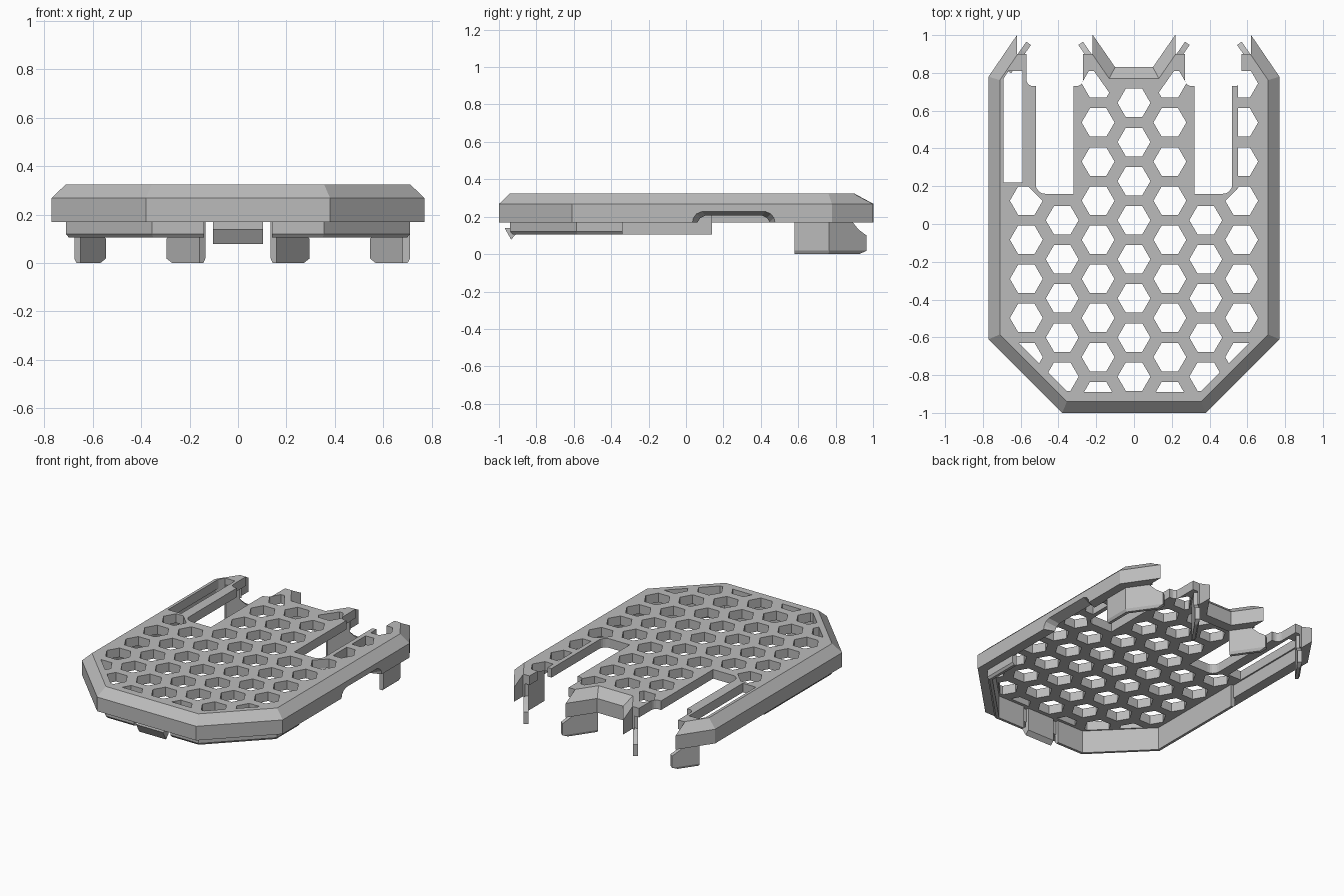
import bpy, bmesh, math
from mathutils import Vector

cube = bpy.data.objects.get("Cube")
if cube:
    bpy.data.objects.remove(cube, do_unlink=True)

grey = bpy.data.materials.new("warm_grey_plastic")
grey.use_nodes = True
grey.diffuse_color = (0.5, 0.5, 0.5, 1)
grey.node_tree.nodes["Principled BSDF"].inputs["Base Color"].default_value = (0.5, 0.5, 0.5, 1)


def loft_into(bm, rings):
    """Closed solid through rings that share a point count."""
    rows = [[bm.verts.new(p) for p in ring] for ring in rings]
    n = len(rows[0])
    for a, b in zip(rows, rows[1:]):
        for i in range(n):
            bm.faces.new((a[i], a[(i + 1) % n], b[(i + 1) % n], b[i]))
    bm.faces.new(rows[0][::-1])
    bm.faces.new(rows[-1])


def solid(name, *lofts):
    bm = bmesh.new()
    for rings in lofts:
        loft_into(bm, rings)
    bmesh.ops.recalc_face_normals(bm, faces=bm.faces)
    mesh = bpy.data.meshes.new(name)
    bm.to_mesh(mesh)
    bm.free()
    mesh.materials.append(grey)
    obj = bpy.data.objects.new(name, mesh)
    bpy.context.collection.objects.link(obj)
    return obj


def at(poly, z):
    return [(x, y, z) for x, y in poly]


def prism(poly, z0, z1):
    return [at(poly, z0), at(poly, z1)]


def mirror(poly):
    return [(-x, y) for x, y in poly]


def offset(path, d, closed=False):
    """Mitred offset to the left of the path direction."""
    pts = [Vector(p) for p in path]
    n, out = len(pts), []
    for i, p in enumerate(pts):
        before = pts[i - 1] if closed or i > 0 else None
        after = pts[(i + 1) % n] if closed or i < n - 1 else None
        dirs = []
        if before is not None:
            dirs.append((p - before).normalized())
        if after is not None:
            dirs.append((after - p).normalized())
        normals = [Vector((-v.y, v.x)) for v in dirs]
        m = (normals[0] + normals[-1]).normalized()
        out.append(tuple(p + m * d / m.dot(normals[0])))
    return out


def clip(poly, nx, ny, limit):
    """Keep the part of a polygon where nx*x + ny*y <= limit."""
    out = []
    for i, p in enumerate(poly):
        q = poly[(i + 1) % len(poly)]
        a = nx * p[0] + ny * p[1] - limit
        b = nx * q[0] + ny * q[1] - limit
        if a <= 0:
            out.append(p)
        if a * b < 0:
            t = a / (a - b)
            out.append((p[0] + t * (q[0] - p[0]), p[1] + t * (q[1] - p[1])))
    return out


def area(poly):
    return abs(sum(p[0] * q[1] - q[0] * p[1] for p, q in zip(poly, poly[1:] + poly[:1]))) / 2


def cut(obj, cutter):
    cutter.hide_render = True
    mod = obj.modifiers.new("cut", "BOOLEAN")
    mod.operation = "DIFFERENCE"
    mod.solver = "EXACT"
    mod.object = cutter
    bpy.context.view_layer.update()
    graph = bpy.context.evaluated_depsgraph_get()
    mesh = bpy.data.meshes.new_from_object(obj.evaluated_get(graph))
    obj.modifiers.clear()
    obj.data = mesh
    bpy.data.objects.remove(cutter, do_unlink=True)


# Bevelled cover, with pointed horns at the back that the slots cut short
half = [(0.38, -1.0), (0.77, -0.61), (0.77, 0.78), (0.42, 1.293), (0.10, 0.83)]
outline = half + mirror(half)[::-1]
top = offset(outline, 0.06, True)
cover = solid("cover", [at(outline, 0.17), at(outline, 0.268), at(top, 0.325)])
inner = offset(outline, 0.07, True)
cut(cover, solid("cavity", prism(inner, 0.1, 0.262)))


def arc(cx, cy, r, a0, a1, n=5):
    angles = [math.radians(a0 + (a1 - a0) * i / n) for i in range(n + 1)]
    return [(cx + r * math.cos(a), cy + r * math.sin(a)) for a in angles]


# Two long slots open to the back
slot = ([(0.32, 0.16)] + arc(0.47, 0.21, 0.05, -90, 0) + [(0.52, 0.73)]
        + arc(0.535, 0.765, 0.035, -90, 0)
        + [(0.57, 0.9), (0.62, 0.9), (0.62, 1.4), (0.22, 1.4), (0.22, 0.9), (0.27, 0.9)]
        + arc(0.305, 0.765, 0.035, 180, 270) + [(0.32, 0.73)])
cut(cover, solid("slots", prism(slot, 0, 0.5), prism(mirror(slot), 0, 0.5)))

# Hexagonal vents, trimmed to the margins of the plate
vents = []
for col in range(-3, 4):
    side = 1 if col >= 0 else -1
    k = abs(col)
    for row in range(-5, 4):
        cx, cy = 0.19 * k, 0.02 + 0.207 * row + (0.1035 if k % 2 else 0)
        if (k == 2 and cy > 0.1) or (col == -3 and cy > 0.2):
            continue
        h = arc(cx, cy, 0.087, 0, 300, 5)
        h = clip(clip(clip(h, 0, -1, 0.89), 1, -1, 1.24), 0, 1, 0.81)
        if k == 1:
            h = clip(clip(h, 1, 0, 0.275), -1.417, 1, 0.51)
        if k == 3 and cy > 0.2:
            h = clip(clip(h, -1, 0, -0.55), 1.467, 1, 1.73)
        elif k == 3 and cy > 0:
            h = clip(h, -1, 1, -0.36)
        if len(h) > 2 and area(h) > 0.0008:
            vents.append(prism([(side * x, y) for x, y in h], 0.2, 0.4))
pocket = [(-0.69, 0.22), (-0.59, 0.22), (-0.59, 0.81), (-0.665, 0.81), (-0.69, 0.77)]
vents.append(prism(pocket, 0.2, 0.4))
cut(cover, solid("vents", *vents))

# Cable notch low in the left wall, flaring outwards
arch = [(-0.225, 0.16), (-0.217, 0.195), (-0.2, 0.217), (-0.17, 0.23),
        (0.17, 0.23), (0.2, 0.217), (0.217, 0.195), (0.225, 0.16)]
cut(cover, solid("notch", [
    [(0.775, 0.255 + y, z) for y, z in arch],
    [(0.68, 0.255 + y * 0.86, z - 0.03) for y, z in arch]]))


def wall(name, path, sign, layers, thick=0.03):
    """Thin wall along a path; each layer is height, outer inset, end trim."""
    rings = []
    for z, inset, trim in layers:
        a, b = Vector(path[-2]), Vector(path[-1])
        p = path[:-1] + [tuple(b - (b - a).normalized() * trim)]
        rings.append(at(offset(p, sign * inset) + offset(p, sign * thick)[::-1], z))
    return solid(name, rings)


# Locating lip inside the rim, split at the front for the latch
lip_layers = [(0.105, 0.012, 0), (0.12, 0, 0), (0.27, 0, 0)]
for name, sign, end in (("right_lip", 1, 0.14), ("left_lip", -1, -0.34)):
    lip = [(-0.71, end), (-0.71, -0.585), (-0.355, -0.94), (-0.14, -0.94)]
    wall(name, lip if sign > 0 else mirror(lip), sign, lip_layers)

# Legs that follow the back edges
leg_layers = [(0, 0.01, 0.04), (0.018, 0, 0), (0.1, 0, 0), (0.13, 0, 0.05),
              (0.17, 0, 0.09), (0.28, 0, 0.09)]
wall("left_outer_leg", [(0.71, 0.58), (0.71, 0.765), (0.57, 0.965)], 1, leg_layers)
wall("right_outer_leg", [(-0.675, 0.815), (-0.57, 0.965)], -1, leg_layers)
inner_leg = [(0.135, 0.77), (0.27, 0.965)]
wall("left_inner_leg", inner_leg, -1, leg_layers)
wall("right_inner_leg", mirror(inner_leg), 1, leg_layers)

# Front latch: stem with a hooked tooth
latch = [(-0.94, 0.27), (-0.94, 0.14), (-0.97, 0.14), (-0.935, 0.078),
         (-0.91, 0.105), (-0.91, 0.27)]
solid("front_latch", [[(x, y, z) for y, z in latch] for x in (-0.103, 0.103)])
